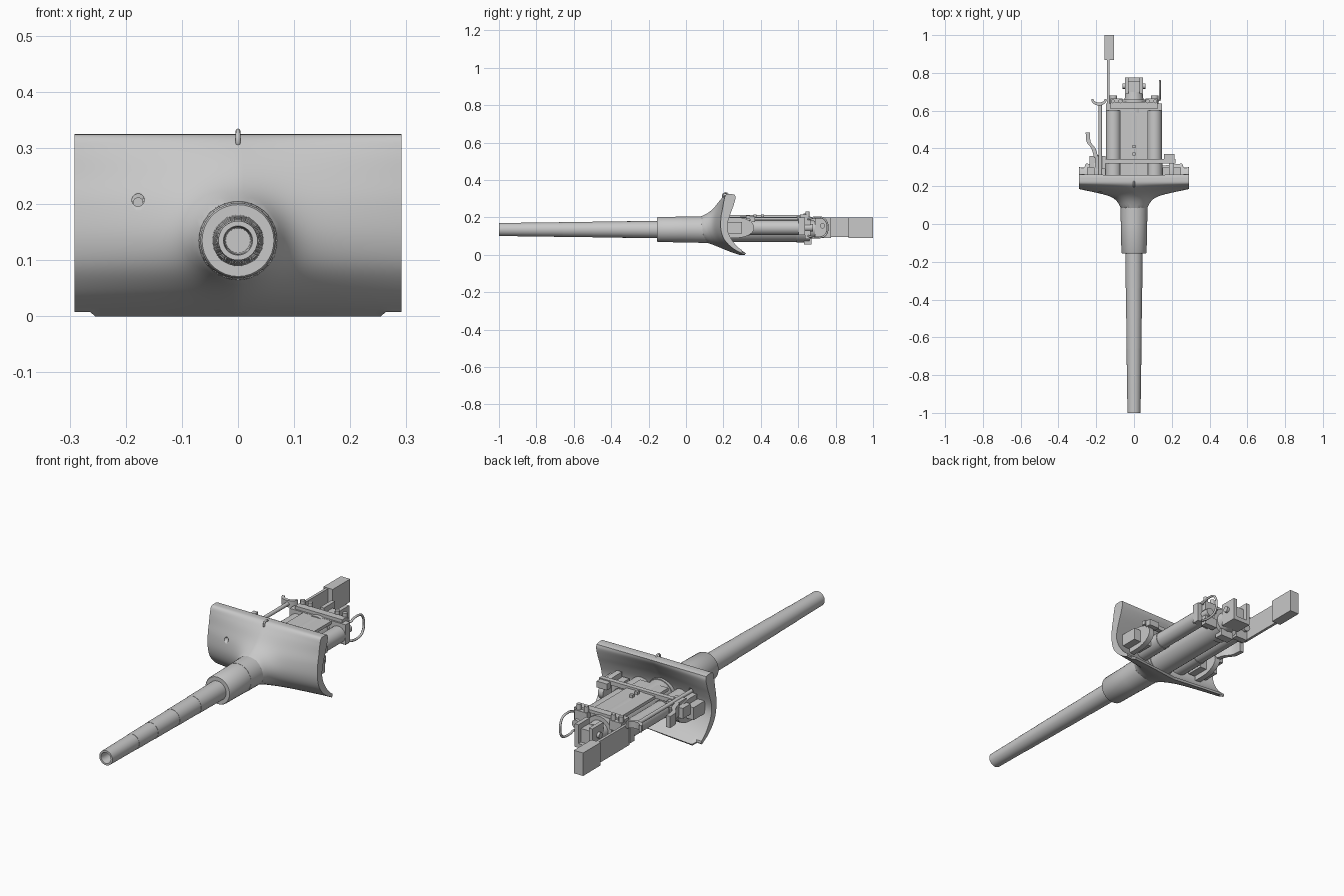
import bpy, bmesh, math
from mathutils import Vector

if "Cube" in bpy.data.objects:
    bpy.data.objects.remove(bpy.data.objects["Cube"])

grey = bpy.data.materials.new("painted_steel_grey")
grey.diffuse_color = (0.58, 0.58, 0.58, 1)
grey.use_nodes = True
grey.node_tree.nodes["Principled BSDF"].inputs["Base Color"].default_value = grey.diffuse_color
AXIS = 0.135


def make(name, bm, smooth=False):
    bmesh.ops.recalc_face_normals(bm, faces=bm.faces)
    me = bpy.data.meshes.new(name)
    bm.to_mesh(me)
    bm.free()
    ob = bpy.data.objects.new(name, me)
    bpy.context.collection.objects.link(ob)
    me.materials.append(grey)
    if smooth:
        bpy.ops.object.select_all(action='DESELECT')
        ob.select_set(True)
        bpy.context.view_layer.objects.active = ob
        bpy.ops.object.shade_smooth_by_angle(angle=math.radians(35))
    return ob


def box(name, x0, x1, y0, y1, z0, z1):
    bm = bmesh.new()
    bmesh.ops.create_cube(bm, size=1)
    for v in bm.verts:
        v.co = ((x0 + x1) / 2 + v.co.x * (x1 - x0), (y0 + y1) / 2 + v.co.y * (y1 - y0),
                (z0 + z1) / 2 + v.co.z * (z1 - z0))
    return make(name, bm)


def rod(name, a, b, r, seg=20):
    a, b = Vector(a), Vector(b)
    bm = bmesh.new()
    bmesh.ops.create_cone(bm, cap_ends=True, segments=seg, radius1=r, radius2=r, depth=(b - a).length)
    q = (b - a).to_track_quat('Z', 'Y')
    for v in bm.verts:
        v.co = q @ v.co + (a + b) / 2
    return make(name, bm, True)


def lathe(name, prof, x=0, z=AXIS, seg=36):
    # profile of (y, radius) turned about the gun axis
    bm = bmesh.new()
    rings = [[bm.verts.new((x + r * math.cos(math.tau * i / seg), y, z + r * math.sin(math.tau * i / seg)))
              for i in range(seg)] for y, r in prof]
    for a, b in zip(rings, rings[1:]):
        for i in range(seg):
            j = (i + 1) % seg
            bm.faces.new((a[i], a[j], b[j], b[i]))
    bm.faces.new(rings[0])
    bm.faces.new(rings[-1])
    return make(name, bm, True)


def plate(name, pts, axis, lo, hi):
    # outline extruded along x (pts are y, z) or z (pts are x, y)
    bm = bmesh.new()
    f = lambda p, t: (t, *p) if axis == 'x' else (*p, t)
    a, b = ([bm.verts.new(f(p, t)) for p in pts] for t in (lo, hi))
    bm.faces.new(a)
    bm.faces.new(b)
    for i in range(len(pts)):
        j = (i + 1) % len(pts)
        bm.faces.new((a[i], a[j], b[j], b[i]))
    return make(name, bm, True)


def wire(name, pts, r, cyclic=False):
    cu = bpy.data.curves.new(name, 'CURVE')
    cu.dimensions = '3D'
    cu.bevel_depth, cu.bevel_resolution, cu.use_fill_caps = r, 2, True
    sp = cu.splines.new('POLY')
    sp.points.add(len(pts) - 1)
    for p, c in zip(sp.points, pts):
        p.co = (*c, 1)
    sp.use_cyclic_u = cyclic
    cu.materials.append(grey)
    ob = bpy.data.objects.new(name, cu)
    bpy.context.collection.objects.link(ob)
    bpy.ops.object.select_all(action='DESELECT')
    ob.select_set(True)
    bpy.context.view_layer.objects.active = ob
    bpy.ops.object.convert(target='MESH')
    return ob


def smooth_path(pts, n):
    # Catmull-Rom interpolation
    p = [Vector(q) for q in pts]
    p = [2 * p[0] - p[1]] + p + [2 * p[-1] - p[-2]]
    out = []
    for a, b, c, d in zip(p, p[1:], p[2:], p[3:]):
        for k in range(n):
            t = k / n
            out.append(0.5 * (2 * b + (c - a) * t + (2 * a - 5 * b + 4 * c - d) * t * t
                              + (3 * b - a - 3 * c + d) * t ** 3))
    return out + [p[-2]]


# Barrel with bore and stepped taper, then thick sleeve
lathe("barrel", [(-0.88, 0.022), (-0.99, 0.024), (-1, 0.026), (-1, 0.035), (-0.8, 0.037), (-0.8, 0.038),
                 (-0.66, 0.039), (-0.66, 0.04), (-0.5, 0.041), (-0.5, 0.042), (-0.34, 0.043),
                 (-0.34, 0.044), (-0.1, 0.046)])
lathe("barrel_sleeve", [(-0.155, 0.04), (-0.155, 0.064), (-0.15, 0.067), (0, 0.069), (0, 0.07),
                        (0.09, 0.071), (0.2, 0.072)])

# Curved shield: closed cross-section swept across x, bulging into the sleeve
front = smooth_path([(0.248, 0.324), (0.215, 0.322), (0.204, 0.295), (0.196, 0.25), (0.187, 0.2),
                     (0.186, 0.14), (0.2, 0.09), (0.232, 0.05), (0.27, 0.022), (0.318, 0.0)], 5)
back = smooth_path([(0.324, 0.008), (0.276, 0.042), (0.242, 0.085), (0.223, 0.13), (0.223, 0.17),
                    (0.238, 0.22), (0.253, 0.26), (0.264, 0.3), (0.262, 0.32)], 4)
bm = bmesh.new()
cols, half = 64, 0.291
rows = []
for i in range(cols + 1):
    x = -half + 2 * half * i / cols
    col = []
    for k, p in enumerate(front + back):
        y, z = p
        z = max(0, z)
        bulge = 0.062 * (1 - abs(x) / half) * max(0, 1 - ((z - AXIS) / 0.19) ** 2)
        if k < len(front):
            r = math.hypot(x, z - AXIS)
            bulge += 0.06 * math.exp(-max(0, r - 0.068) / 0.024)
        else:
            bulge *= 0.9
        if abs(x) > 0.262:
            lip = 0 if k < len(front) else 0.006
            y, z = min(y, 0.295 + lip), max(z, 0.008 + lip)
        col.append(bm.verts.new((x, y - bulge, z)))
    rows.append(col)
n = len(rows[0])
for a, b in zip(rows, rows[1:]):
    for k in range(n):
        j = (k + 1) % n
        bm.faces.new((a[k], a[j], b[j], b[k]))
bm.faces.new(rows[0])
bm.faces.new(rows[-1])
shield = make("shield", bm, True)

# Sight hole through the shield, with a thin rim
cutter = rod("sight_hole_cutter", (-0.178, 0.05, 0.207), (-0.178, 0.35, 0.207), 0.011)
cutter.hide_render = True
cutter.hide_set(True)
mod = shield.modifiers.new("sight_hole", 'BOOLEAN')
mod.operation, mod.object, mod.solver = 'DIFFERENCE', cutter, 'EXACT'

# Lifting ring on the top edge
wire("lifting_ring", [(0, 0.212 + 0.016 * math.cos(t * math.tau / 16), 0.314 + 0.016 * math.sin(t * math.tau / 16))
                      for t in range(16)], 0.0045, True)

# Cradle tube and recoil cylinders
lathe("cradle_tube", [(0.15, 0.068), (0.6, 0.066)])
for s, side in ((-1, "left"), (1, "right")):
    lathe("recoil_cylinder_" + side, [(0.17, 0.042), (0.34, 0.042), (0.34, 0.039), (0.62, 0.039)],
          x=s * 0.109, z=0.145, seg=24)
    # Rounded trunnion cheeks and their mounting feet
    arc = [(0.27 + 0.095 * math.cos(a), 0.145 + 0.055 * math.sin(a))
           for a in (math.pi * (k / 12 - 0.5) for k in range(13))]
    a0, a1 = sorted((s * 0.185, s * 0.212))
    plate("trunnion_cheek_" + side, arc + [(0.22, 0.2), (0.22, 0.09)], 'x', a0, a1)
    b0, b1 = sorted((s * 0.15, s * 0.25))
    box("trunnion_foot_" + side, b0, b1, 0.215, 0.30, 0.115, 0.175)
    # Clamp lugs with bolts on the breech ring
    c0, c1 = sorted((s * 0.06, s * 0.125))
    box("clamp_lug_" + side, c0, c1, 0.635, 0.665, 0.16, 0.205)
    box("lower_lug_" + side, c0, c1, 0.635, 0.665, 0.085, 0.13)
    for k, x in enumerate((0.072, 0.112)):
        rod(f"clamp_bolt_{side}_{k}", (s * x, 0.65, 0.20), (s * x, 0.65, 0.232), 0.011, 12)
    rod("recoil_rod_" + side, (s * 0.109, 0.6, 0.145), (s * 0.109, 0.68, 0.145), 0.02)

box("cradle_top_plate", -0.075, 0.075, 0.24, 0.6, 0.185, 0.2)
box("cross_bar", -0.17, 0.22, 0.32, 0.343, 0.19, 0.21)
box("cross_bar_bracket", 0.16, 0.215, 0.343, 0.37, 0.175, 0.205)
for y in (0.37, 0.41):
    box("cradle_lug", -0.008, 0.008, y - 0.008, y + 0.008, 0.195, 0.215)

# Breech: ring plate, yoke and sliding block
box("breech_ring", -0.148, 0.148, 0.602, 0.637, 0.105, 0.2)
box("breech_upper_rail", -0.125, 0.125, 0.61, 0.645, 0.2, 0.215)
lathe("breech_hub", [(0.59, 0.07), (0.66, 0.07), (0.66, 0.05), (0.7, 0.045)])
box("breech_bottom_lug", -0.035, 0.035, 0.63, 0.67, 0.055, 0.09)
box("breech_block_floor", -0.045, 0.045, 0.69, 0.775, 0.09, 0.11)
box("breech_block_back", -0.03, 0.03, 0.7, 0.755, 0.11, 0.175)
for s in (-1, 1):
    box("breech_block_cheek", *sorted((s * 0.028, s * 0.047)), 0.69, 0.775, 0.09, 0.2)
rod("breech_pin", (-0.06, 0.73, 0.155), (0.06, 0.73, 0.155), 0.014)

# Recoil guard plate and counterweight
box("recoil_guard", -0.143, -0.13, 0.63, 0.96, 0.095, 0.198)
box("counterweight", -0.155, -0.106, 0.868, 1.0, 0.09, 0.2)

# Loop handle on the right
loop = smooth_path([(0.655, 0.19), (0.69, 0.2), (0.735, 0.195), (0.755, 0.165), (0.755, 0.125),
                    (0.735, 0.098), (0.69, 0.092), (0.655, 0.1)], 4)
wire("loop_handle", [(0.13, 0.655, 0.19)] + [(0.137, *p) for p in loop] + [(0.13, 0.655, 0.1)], 0.0055)

# Sighting tube with a crescent brow pad
rod("sight_tube", (-0.178, 0.2, 0.203), (-0.178, 0.635, 0.203), 0.009)
box("sight_bracket", -0.205, -0.15, 0.29, 0.36, 0.175, 0.205)
pad = [(-0.185 + 0.042 * math.sin(a), 0.662 - 0.035 * math.cos(a)) for a in (k * 0.25 for k in range(-6, 7))]
pad += [(-0.185 + 0.03 * math.sin(a), 0.663 - 0.02 * math.cos(a)) for a in (k * 0.25 for k in range(6, -7, -1))]
plate("brow_pad", pad, 'z', 0.188, 0.22)

# Curved shoulder arm on the left
arm = smooth_path([(-0.20, 0.35), (-0.215, 0.4), (-0.24, 0.435), (-0.245, 0.485)], 4)
plate("shoulder_arm", [(p.x - 0.011, p.y) for p in arm] + [(p.x + 0.011, p.y) for p in reversed(arm)],
      'z', 0.15, 0.205)
box("shoulder_arm_mount", -0.235, -0.185, 0.3, 0.36, 0.14, 0.19)
